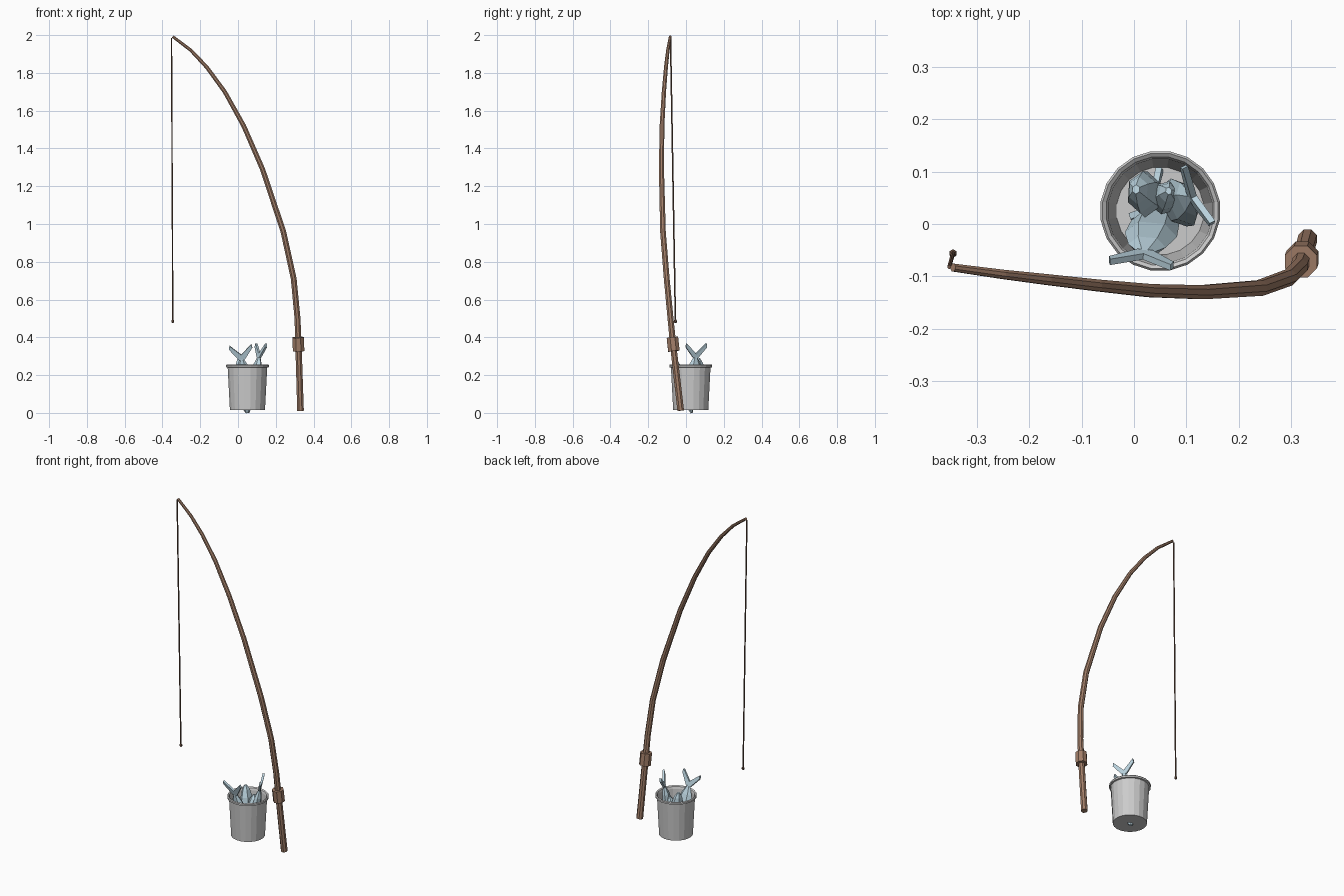
import bpy, bmesh, math
from mathutils import Vector

if "Cube" in bpy.data.objects:
    bpy.data.objects.remove(bpy.data.objects["Cube"])


def material(name, rgb):
    m = bpy.data.materials.new(name)
    m.diffuse_color = (*rgb, 1)
    m.use_nodes = True
    m.node_tree.nodes["Principled BSDF"].inputs["Base Color"].default_value = m.diffuse_color
    return m


WOOD = material("wood", (0.36, 0.21, 0.14))
DARK = material("dark_cord", (0.16, 0.09, 0.06))
FISH = material("pale_blue", (0.50, 0.66, 0.74))


def loft(name, rings, mat=None, extra=None):
    """Skin a list of equal-sized point rings and cap both ends."""
    bm = bmesh.new()
    vs = [[bm.verts.new(p) for p in r] for r in rings]
    n = len(rings[0])
    for a, b in zip(vs, vs[1:]):
        for i in range(n):
            bm.faces.new((a[i], a[(i + 1) % n], b[(i + 1) % n], b[i]))
    bm.faces.new(vs[0][::-1])
    bm.faces.new(vs[-1])
    if extra:
        extra(bm)
    bmesh.ops.recalc_face_normals(bm, faces=bm.faces)
    me = bpy.data.meshes.new(name)
    bm.to_mesh(me)
    bm.free()
    ob = bpy.data.objects.new(name, me)
    bpy.context.collection.objects.link(ob)
    if mat:
        me.materials.append(mat)
    return ob


def ring(c, u, v, ru, rv, n, turn=0.5):
    return [c + u * ru * math.cos(math.tau * (i + turn) / n)
            + v * rv * math.sin(math.tau * (i + turn) / n) for i in range(n)]


def tube(name, path, radii, n, mat):
    """Tapered tube along a path."""
    pts = [Vector(p) for p in path]
    rings = []
    for i, p in enumerate(pts):
        t = (pts[min(i + 1, len(pts) - 1)] - pts[max(i - 1, 0)]).normalized()
        u = Vector((0, 1, 0)).cross(t).normalized()
        rings.append(ring(p, u, t.cross(u), radii[i], radii[i], n))
    return loft(name, rings, mat)


def fish(name, tail, nose, wide, length_scale=1.0, height=0.1, thick=0.055):
    """Faceted fish: six-sided body and a thin forked tail."""
    tail, nose = Vector(tail), Vector(nose)
    d = (nose - tail).normalized()
    L = (nose - tail).length * length_scale
    w = Vector(wide)
    w = (w - d * w.dot(d)).normalized()
    k = d.cross(w)
    body = [(0.17, .15, .2), (0.32, .72, .7), (0.52, 1, 1),
            (0.74, .92, .95), (0.90, .6, .65), (1.0, .2, .25)]
    rings = [ring(tail + d * L * s, w, k, height / 2 * a, thick / 2 * b, 6, 0)
             for s, a, b in body]

    def fork(bm):
        outline = [(0.024, 0.20), (0.062, 0.01), (0.058, -0.01), (0, 0.045),
                   (-0.058, -0.01), (-0.062, 0.01), (-0.024, 0.20)]
        outline = [(x * .6 if s == 0.20 else x, s * L if s == 0.20 else s) for x, s in outline]
        sides = [[bm.verts.new(tail + w * x + d * s + k * o) for x, s in outline]
                 for o in (-0.006, 0.006)]
        bm.faces.new(sides[0])
        bm.faces.new(sides[1][::-1])
        for i in range(7):
            j = (i + 1) % 7
            bm.faces.new((sides[0][i], sides[0][j], sides[1][j], sides[1][i]))

    return loft(name, rings, FISH, fork)


# Bucket: hollow tapered pail with a thick lip
X, Y = Vector((1, 0, 0)), Vector((0, 1, 0))
profile = [(0.094, 0.014), (0.106, 0.24), (0.115, 0.242), (0.115, 0.252),
           (0.111, 0.257), (0.104, 0.252), (0.100, 0.24), (0.084, 0.03)]
loft("bucket", [ring(Vector((0.05, 0.025, z)), X, Y, r, r, 20) for r, z in profile])

# Rod: one bent, tapering pole
tube("rod", [(0.331, -0.028, 0.012), (0.320, -0.068, 0.36), (0.315, -0.082, 0.50),
             (0.295, -0.102, 0.71), (0.240, -0.122, 0.96), (0.130, -0.130, 1.29),
             (0.030, -0.127, 1.52), (-0.070, -0.117, 1.70), (-0.165, -0.106, 1.83),
             (-0.250, -0.096, 1.92), (-0.345, -0.083, 1.992)],
     [0.019, 0.018, 0.017, 0.0165, 0.016, 0.0145, 0.0135, 0.012, 0.011, 0.0095, 0.008], 8, WOOD)

# Grip collar
tube("grip_collar", [(0.321, -0.064, 0.327), (0.318, -0.072, 0.40)], [0.033, 0.033], 8, WOOD)

# Line: short tie at the tip, then hanging down
top, end = Vector((-0.352, -0.082, 1.985)), Vector((-0.345, -0.056, 0.485))
loft("line", [ring(p, X, Y, 0.004, 0.004, 6) for p in (top, end)], DARK)

# Bead at the line's end
loft("line_bead", [ring(end + Vector((0, 0, z)), X, Y, r, r, 6)
                   for r, z in ((0.004, -0.009), (0.008, -0.004), (0.008, 0.004), (0.004, 0.009))], DARK)

# Fish: two tail-up, two head-up
fish("fish_front", (0.013, -0.075, 0.35), (0.050, 0.03, 0.0), (1, -0.05, -0.05))
fish("fish_right", (0.122, 0.055, 0.358), (0.065, 0.03, 0.03), (0.45, -0.9, 0))
fish("fish_back", (0.045, 0.045, 0.04), (0.004, 0.066, 0.29), (0.05, 1, 0), height=0.088, thick=0.062)
fish("fish_middle", (0.05, 0.03, 0.04), (0.066, 0.063, 0.25), (1, 0.3, 0), height=0.06, thick=0.06)
